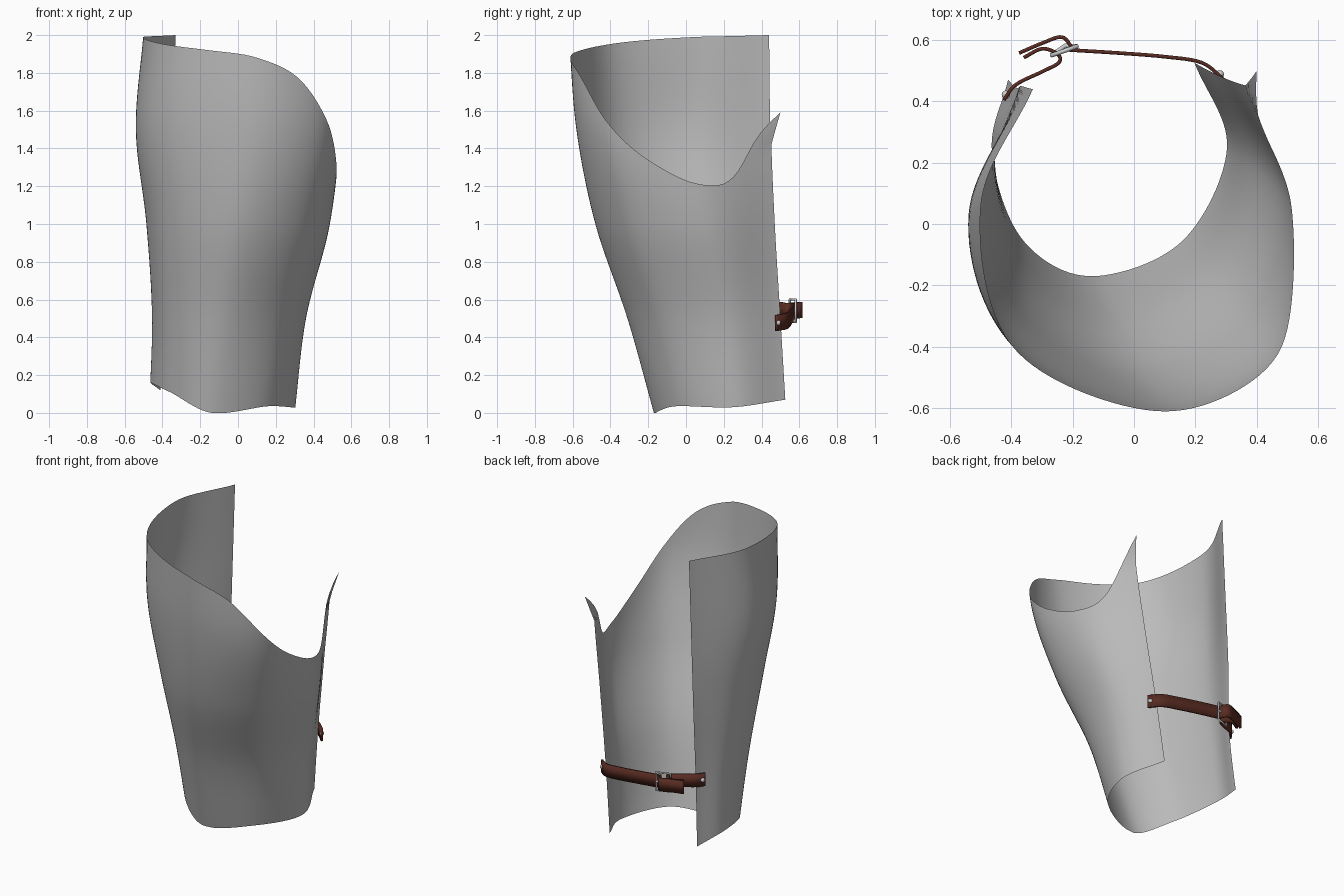
import bpy, math
from mathutils import Vector

if "Cube" in bpy.data.objects:
    bpy.data.objects.remove(bpy.data.objects["Cube"], do_unlink=True)


def material(name, colour):
    m = bpy.data.materials.new(name)
    m.use_nodes = True
    m.diffuse_color = (*colour, 1)
    m.node_tree.nodes["Principled BSDF"].inputs["Base Color"].default_value = (*colour, 1)
    return m


steel = material("steel grey", (0.5, 0.5, 0.5))
leather = material("brown leather", (0.1, 0.025, 0.016))
bright = material("buckle metal", (0.6, 0.61, 0.62))


def spline(pts, t):
    """Smooth curve through evenly spaced values, t counted in points."""
    n = len(pts) - 1
    i = max(0, min(int(t), n - 1))
    f = t - i
    b, c = pts[i], pts[i + 1]
    a = pts[i - 1] if i > 0 else b * 2 - c
    d = pts[i + 2] if i + 2 <= n else c * 2 - b
    return b + (c - a) * (f / 2) + (a * 2 - b * 5 + c * 4 - d) * (f * f / 2) \
        + (b * 3 - a - c * 3 + d) * (f ** 3 / 2)


def grid_object(name, grid, mat, sharp=40):
    rows, cols = len(grid), len(grid[0])
    verts = [p for row in grid for p in row]
    faces = [(j * cols + i, j * cols + i + 1, (j + 1) * cols + i + 1, (j + 1) * cols + i)
             for j in range(rows - 1) for i in range(cols - 1)]
    me = bpy.data.meshes.new(name)
    me.from_pydata(verts, [], faces)
    me.materials.append(mat)
    ob = bpy.data.objects.new(name, me)
    bpy.context.collection.objects.link(ob)
    bpy.ops.object.select_all(action='DESELECT')
    ob.select_set(True)
    bpy.context.view_layer.objects.active = ob
    bpy.ops.object.shade_smooth_by_angle(angle=math.radians(sharp))
    return ob


# Shell cross-sections every half unit of height, from right back edge round the front
sections = [
    [(-.42, .48), (-.47, .25), (-.36, -.03), (-.14, -.17), (.15, -.05), (.30, .25), (.19, .53)],
    [(-.385, .445), (-.455, .2), (-.36, -.15), (-.08, -.31), (.24, -.15), (.36, .2), (.245, .5)],
    [(-.37, .45), (-.485, .1), (-.37, -.29), (0, -.48), (.37, -.31), (.485, .1), (.31, .47)],
    [(-.35, .445), (-.54, .03), (-.40, -.38), (.07, -.58), (.465, -.42), (.535, 0), (.37, .45)],
    [(-.33, .44), (-.50, .05), (-.38, -.42), (.11, -.62), (.475, -.43), (.53, 0), (.38, .45)],
]
sections = [[Vector(p) for p in s] for s in sections]
bottom = [.12, .16, .11, 0, .035, .03, .07]
top = [2, 1.995, 1.99, 1.975, 1.95, 1.92, 1.88, 1.78, 1.55, 1.34, 1.215, 1.25, 1.59]

ROWS, COLS = 36, 84
shell = []
for j in range(ROWS + 1):
    row = []
    for i in range(COLS + 1):
        u = 6 * i / COLS
        low, high = max(0, spline(bottom, u)), spline(top, 2 * u)
        z = low + (high - low) * j / ROWS
        ring = [spline([s[k] for s in sections], 2 * z) for k in range(7)]
        p = spline(ring, u)
        # flared tip at the left back corner
        flare = max(0, u - 5.7) * max(0, z - 1.42)
        row.append((p.x + flare * .5, p.y + flare, z))
    shell.append(row)
grid_object("shin_guard_shell", shell, steel)


# Leather straps, as upright ribbons
def strap(name, path, width=.085):
    pts = [Vector(p) for p in path]
    n = (len(pts) - 1) * 6
    line = [spline(pts, k / 6) for k in range(n + 1)]
    half = Vector((0, 0, width / 2))
    ob = grid_object(name, [[p - half for p in line], [p + half for p in line]], leather)
    mod = ob.modifiers.new("thickness", 'SOLIDIFY')
    mod.thickness = .012
    mod.offset = 0


strap("long_strap", [(.29, .475, .475), (.22, .527, .485), (.1, .546, .5),
                     (-.05, .558, .52), (-.21, .568, .54)])
strap("strap_tail", [(-.2, .572, .54), (-.235, .61, .545), (-.3, .59, .545), (-.375, .558, .54)])
strap("short_strap", [(-.425, .405, .55), (-.385, .455, .55), (-.3, .497, .545),
                      (-.245, .527, .54), (-.25, .555, .54), (-.3, .572, .54), (-.36, .543, .54)])


# Buckle frame and prong, as bent wire
def wire(name, path, closed):
    cu = bpy.data.curves.new(name, 'CURVE')
    cu.dimensions = '3D'
    cu.bevel_depth = .007
    cu.bevel_resolution = 1
    cu.use_fill_caps = True
    sp = cu.splines.new('POLY')
    sp.points.add(len(path) - 1)
    for point, co in zip(sp.points, path):
        point.co = (*co, 1)
    sp.use_cyclic_u = closed
    cu.materials.append(bright)
    bpy.context.collection.objects.link(bpy.data.objects.new(name, cu))


inner, outer = (-.27, .55), (-.185, .58)
wire("buckle_frame", [(*inner, .48), (*outer, .48), (*outer, .6), (*inner, .6)], True)
wire("buckle_prong", [(*inner, .54), (-.225, .582, .54), (*outer, .54)], False)

# Rivets at the strap ends
for name, pos in (("left_rivet", (.28, .488, .477)), ("right_rivet", (-.418, .422, .55))):
    bpy.ops.mesh.primitive_uv_sphere_add(segments=12, ring_count=8, radius=.014, location=pos)
    rivet = bpy.context.object
    rivet.name = name
    rivet.data.materials.append(bright)
    bpy.ops.object.shade_smooth()
